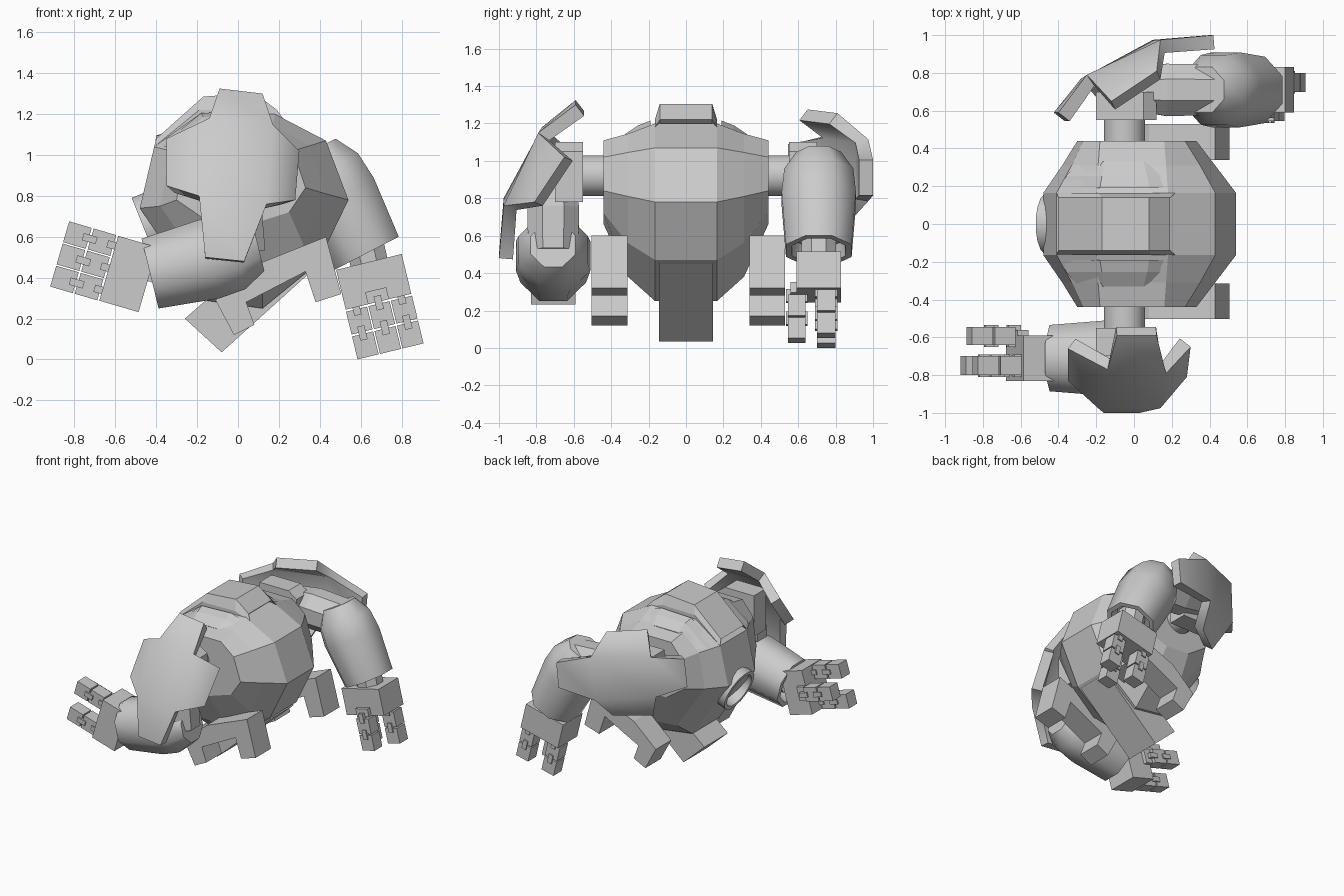
import bpy, bmesh, math
from mathutils import Vector

cube = bpy.data.objects.get("Cube")
if cube:
    bpy.data.objects.remove(cube)

grey = bpy.data.materials.new("plain_grey")
grey.use_nodes = True
grey.diffuse_color = (0.6, 0.6, 0.6, 1)
grey.node_tree.nodes["Principled BSDF"].inputs["Base Color"].default_value = (0.6, 0.6, 0.6, 1)


def finish(name, bm, smooth=None):
    bmesh.ops.recalc_face_normals(bm, faces=bm.faces)
    me = bpy.data.meshes.new(name)
    bm.to_mesh(me)
    bm.free()
    me.materials.append(grey)
    ob = bpy.data.objects.new(name, me)
    bpy.context.collection.objects.link(ob)
    if smooth:
        bpy.ops.object.select_all(action='DESELECT')
        ob.select_set(True)
        bpy.context.view_layer.objects.active = ob
        bpy.ops.object.shade_smooth_by_angle(angle=math.radians(smooth))


def loft(name, rings, smooth=None):
    """Skin a list of equally long point rings and cap both ends."""
    bm = bmesh.new()
    rows = [[bm.verts.new(p) for p in r] for r in rings]
    n = len(rows[0])
    for a, b in zip(rows, rows[1:]):
        for i in range(n):
            j = (i + 1) % n
            bm.faces.new((a[i], a[j], b[j], b[i]))
    bm.faces.new(rows[0])
    bm.faces.new(rows[-1])
    finish(name, bm, smooth)


def sections(name, parts, smooth=None):
    """Side profiles (x, z), each at its own y."""
    loft(name, [[(x, y, z) for x, z in prof] for prof, y in parts], smooth)


def box(name, origin, d, w, along, across, ys):
    """Block in the plane of d and w, given as ranges."""
    pts = []
    for y in ys:
        ring = []
        for a, c in ((0, 0), (1, 0), (1, 1), (0, 1)):
            p = origin + d * along[a] + w * across[c]
            ring.append((p.x, y, p.z))
        pts.append(ring)
    loft(name, pts)


def tube(name, start, end, profile, sides=8, smooth=None):
    """Turned shape: profile holds (fraction along axis, radius)."""
    start, end = Vector(start), Vector(end)
    axis = end - start
    d = axis.normalized()
    u = Vector((0, 1, 0)) if abs(d.y) < 0.9 else Vector((1, 0, 0))
    v = d.cross(u)
    rings = []
    for t, r in profile:
        rings.append([start + axis * t + (u * math.cos(a) + v * math.sin(a)) * r
                      for a in (math.tau * (i + 0.5) / sides for i in range(sides))])
    loft(name, rings, smooth)


# Torso: wide middle band tapering to the two shoulder sides
mid = [(-.2, 1.19), (.18, 1.2), (.43, 1.07), (.54, .78), (.39, .47),
       (.12, .25), (-.17, .29), (-.48, .74), (-.41, 1.04)]
side_band = [(-.19, 1.14), (.17, 1.145), (.35, 1.045), (.43, .81), (.32, .56),
             (.12, .38), (-.14, .4), (-.38, .75), (-.33, 1.02)]
end = [(-.18, 1.11), (.16, 1.11), (.27, 1.02), (.33, .84), (.25, .72),
       (.06, .66), (-.14, .67), (-.3, .78), (-.27, 1.0)]
sections("torso", [(end, -.44), (side_band, -.31), (mid, -.165),
                   (mid, .165), (side_band, .31), (end, .44)])

# Raised ribs over the back
rib = [(-.4, 1.08), (-.17, 1.285), (.08, 1.305), (.19, 1.22), (0, 1.05)]
wide = [(-.41, 1.04), (-.19, 1.22), (.09, 1.225), (.22, 1.18), (0, 1.05)]
sections("back_rib_centre", [(wide, -.165), (rib, -.14), (rib, .14), (wide, .165)])
crest = [(-.37, 1.05), (-.18, 1.205), (.08, 1.215), (.19, 1.18), (0, 1.0)]
fold = [(-.36, 1.04), (-.17, 1.185), (.07, 1.19), (.18, 1.15), (0, 1.0)]
outer = [(-.29, 1.04), (-.16, 1.14), (.05, 1.14), (.11, 1.12), (0, 1.0)]
for side, s in (("left", 1), ("right", -1)):
    sections("back_rib_" + side, [(crest, s * .19), (fold, s * .255), (outer, s * .33)])

# Hollow ring set in the lower chest
tube("chest_ring", (-.36, 0, .68), (-.46, 0, .64),
     [(0, .165), (1, .165), (1, .135), (.35, .13), (.35, .02)], 16, 40)

# Pelvis block and bracket-shaped legs
pelvis = [(-.26, .2), (-.08, .035), (.38, .45), (.2, .6)]
sections("pelvis", [(pelvis, -.145), (pelvis, .145)])
leg = [(-.11, .29), (.08, .46), (.43, .6), (.505, .32), (.38, .28),
       (.33, .43), (.04, .28), (.08, .17), (-.02, .12)]
for side, s in (("left", 1), ("right", -1)):
    sections(side + "_leg", [(leg, s * .327 + .013), (leg, s * .517 + .013)])

# Shoulder pad: bent plate with two wings, (x, distance out, z)
pad = [(-.09, .59, 1.325), (.12, .59, 1.3), (-.14, .77, 1.18), (.17, .79, 1.15),
       (-.35, .66, 1.08), (-.35, .83, .85), (.3, .65, 1.02), (.28, .81, .78),
       (-.19, .975, .8), (.14, .975, .76), (-.16, 1.0, .5), (.03, 1.0, .48)]
pad_faces = [(0, 1, 3, 2), (2, 3, 9, 8), (4, 2, 8, 5), (3, 6, 7, 9), (8, 9, 11, 10)]


def shoulder_pad(side, s):
    bm = bmesh.new()
    outside = []
    for x, y, z in pad:
        if s > 0:  # the left arm is swung a quarter turn
            x, z = .9 - z, .975 + x
        outside.append(bm.verts.new((x, s * y, z)))
    faces = [bm.faces.new([outside[i] for i in f]) for f in pad_faces]
    bm.normal_update()
    for f in faces:
        if f.normal.y * s < 0:
            f.normal_flip()
    bm.normal_update()
    # inner skin and rim
    rim = [tuple(e.verts) for e in bm.edges if e.is_boundary]
    inside = {v: bm.verts.new(v.co - v.normal * .075) for v in outside}
    for f in faces:
        bm.faces.new([inside[v] for v in reversed(f.verts)])
    for a, b in rim:
        bm.faces.new((a, b, inside[b], inside[a]))
    finish(side + "_shoulder_pad", bm, 55)


def hand(side, s, origin, d):
    o = Vector((origin[0], 0, origin[1]))
    d = Vector((d[0], 0, d[1])).normalized()
    w = Vector((-d.z, 0, d.x))
    box(side + "_palm", o, d, w, (0, .2), (-.165, .165), (s * .59, s * .83))
    # two outer fingers with the thumb opposite the gap
    digits = (("upper_finger", .113, .7, .8), ("lower_finger", -.113, .7, .8),
              ("thumb", 0, .545, .64))
    for name, c, y0, y1 in digits:
        for part, t in (("base", .21), ("tip", .335)):
            name_part = "%s_%s_%s" % (side, name, part)
            box(name_part, o, d, w, (t, t + .115), (c - .053, c + .053), (s * y0, s * y1))
            # hinge bridging the gap
            box(name_part + "_hinge", o, d, w, (t - .04, t + .03), (c - .018, c + .018),
                (s * (y0 - .01), s * (y1 + .01)))
    # knuckle that carries the thumb
    box(side + "_thumb_mount", o, d, w, (.14, .2), (-.053, .053), (s * .56, s * .6))


# Arms: shaft, shoulder block, upper arm, hollow forearm, wrist and hand
block = [(-.2, .78), (.12, .78), (.12, 1.05), (.05, 1.1), (-.2, 1.1)]
arms = {
    "left": (1, (.0, .94), (.43, .92), (.37, 1.025), (.63, .52), (.64, .477), (.235, -.97)),
    "right": (-1, (-.04, .9), (.0, .52), (.1, .55), (-.43, .42), (-.44, .39), (-.96, .28)),
}
for side, (s, shoulder, elbow, fore, wrist, palm, d) in arms.items():
    def at(p):
        return (p[0], s * .71, p[1])
    tube(side + "_shoulder_shaft", (-.05, s * .4, .92), (-.05, s * .6, .92),
         [(0, .11), (1, .11)], 20, 40)
    sections(side + "_shoulder_block", [(block, s * .55), (block, s * .7)])
    tube(side + "_upper_arm", at(shoulder), at(elbow),
         [(0, .12), (.4, .15), (1, .145)], 8)
    tube(side + "_forearm", at(fore), at(wrist),
         [(0, .13), (.2, .2), (.45, .215), (1, .19), (1, .155), (.85, .14)], 8, 46)
    tube(side + "_wrist", at(wrist), at(palm), [(-2, .1), (1.2, .1)], 8)
    hand(side, s, palm, d)
    shoulder_pad(side, s)
